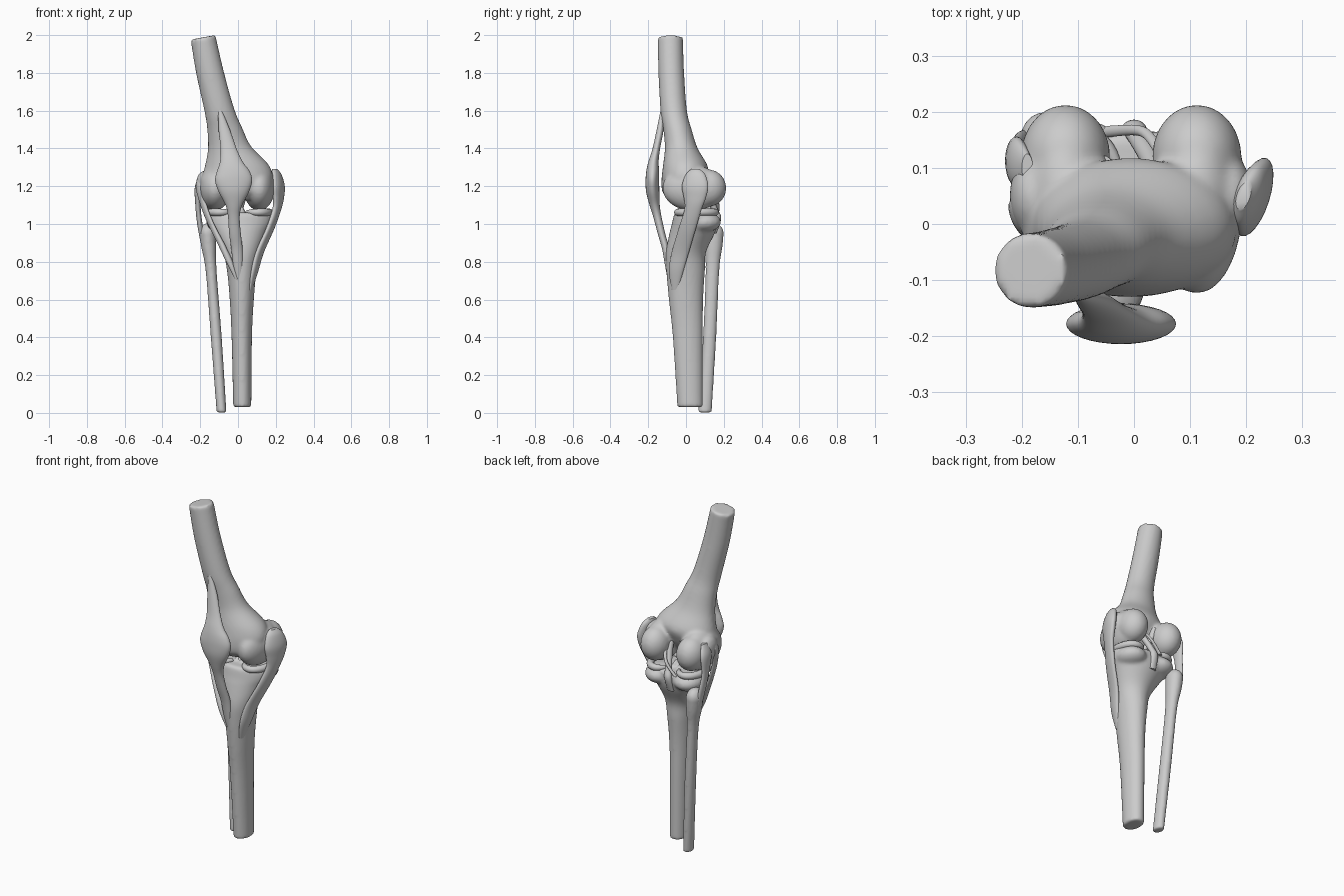
import bpy, bmesh, math
from mathutils import Matrix, Vector


def spline(rows, steps):
    """Smooth (Catmull-Rom) interpolation through rows of numbers."""
    out = []
    n = len(rows)
    for i in range(n - 1):
        p0, p1, p2, p3 = (rows[max(0, min(n - 1, k))] for k in (i - 1, i, i + 1, i + 2))
        for s in range(steps):
            t = s / steps
            out.append([0.5 * (2 * b + (c - a) * t + (2 * a - 5 * b + 4 * c - d) * t * t
                               + (3 * b - a - 3 * c + d) * t ** 3)
                        for a, b, c, d in zip(p0, p1, p2, p3)])
    out.append(list(rows[-1]))
    return out


def loft(bm, rings, rot=0.0, tilt=None, steps=5, sides=32):
    """Skin elliptical rings (z, cx, cy, rx, ry); tilt slants the last ring."""
    loops = []
    rows = spline(rings, steps)
    for k, (z, cx, cy, rx, ry) in enumerate(rows):
        slant = tilt * k / len(rows) if tilt else 0
        loop = []
        for i in range(sides):
            a = 2 * math.pi * i / sides
            p = Matrix.Rotation(rot, 3, 'Z') @ Vector((rx * math.cos(a), ry * math.sin(a), 0))
            loop.append(bm.verts.new((cx + p.x, cy + p.y, z + slant * p.x)))
        loops.append(loop)
    for a, b in zip(loops, loops[1:]):
        for i in range(sides):
            j = (i + 1) % sides
            bm.faces.new((a[i], a[j], b[j], b[i]))
    bm.faces.new(loops[0])
    bm.faces.new(loops[-1])


def ball(bm, centre, radii):
    m = Matrix.Translation(centre) @ Matrix.Diagonal((*radii, 1))
    bmesh.ops.create_uvsphere(bm, u_segments=32, v_segments=20, radius=1, matrix=m)


def finish(name, bm, voxel=0, smooth=6):
    bmesh.ops.recalc_face_normals(bm, faces=bm.faces)
    me = bpy.data.meshes.new(name)
    bm.to_mesh(me)
    bm.free()
    ob = bpy.data.objects.new(name, me)
    bpy.context.collection.objects.link(ob)
    bpy.ops.object.select_all(action='DESELECT')
    ob.select_set(True)
    bpy.context.view_layer.objects.active = ob
    if voxel:
        r = ob.modifiers.new("fuse", 'REMESH')
        r.mode = 'VOXEL'
        r.voxel_size = voxel
        s = ob.modifiers.new("soften", 'SMOOTH')
        s.factor = 0.5
        s.iterations = smooth
        for m in ("fuse", "soften"):
            bpy.ops.object.modifier_apply(modifier=m)
    bpy.ops.object.shade_smooth_by_angle(angle=math.radians(45))
    return ob


def strand(name, rings, rot=0.0):
    bm = bmesh.new()
    loft(bm, rings, math.radians(rot), steps=6, sides=24)
    return finish(name, bm)


# Thigh bone: flaring shaft fused with two condyles
bm = bmesh.new()
loft(bm, [(1.13, 0, -.03, .09, .06), (1.17, -.005, -.03, .15, .095), (1.23, -.008, -.015, .19, .115),
          (1.3, -.008, -.003, .172, .12), (1.4, -.045, -.025, .115, .087), (1.5, -.07, -.045, .092, .075),
          (1.6, -.098, -.065, .078, .07), (1.8, -.148, -.078, .072, .068),
          (1.988, -.185, -.083, .066, .067)], tilt=.19)
for side, cx in ((-1, -.122), (1, .112)):
    ball(bm, (cx, .035, 1.19), (.082, .16, .12))
    ball(bm, (cx, .12, 1.19), (.08, .093, .098))
    ball(bm, (cx + side * .06, .05, 1.21), (.04, .07, .07))
finish("thigh_bone", bm, .009, 8)

# Shin bone: shaft widening to a two-lobed plateau with a central ridge
bm = bmesh.new()
loft(bm, [(.03, .0225, .022, .048, .068), (.4, .02, .01, .054, .08), (.6, .02, 0, .064, .091),
          (.75, .02, -.002, .078, .102), (.85, .018, .0, .098, .106), (.95, .01, .032, .143, .12),
          (1.0, .008, .045, .17, .12), (1.045, .008, .05, .175, .115), (1.06, .008, .05, .165, .105)])
for cx in (-.085, .1):
    ball(bm, (cx, .09, 1.01), (.083, .095, .055))
    ball(bm, (cx * .2, .05, 1.06), (.015, .05, .035))
finish("shin_bone", bm, .009, 6)

# Calf bone: slim shaft with a knobby head
bm = bmesh.new()
loft(bm, [(.002, -.087, .1, .026, .036), (.4, -.115, .125, .029, .035), (.75, -.142, .14, .029, .036),
          (.88, -.155, .145, .04, .048), (.95, -.16, .146, .042, .052), (.99, -.162, .146, .03, .038)])
ball(bm, (-.16, .146, .95), (.044, .054, .055))
finish("calf_bone", bm, .008, 4)

# Kneecap with its tendon above and below
bm = bmesh.new()
loft(bm, [(1.6, -.095, -.127, .01, .008), (1.5, -.073, -.137, .03, .018), (1.4, -.05, -.157, .042, .02),
          (1.33, -.035, -.172, .06, .027), (1.28, -.025, -.176, .086, .034), (1.23, -.023, -.178, .098, .036),
          (1.17, -.022, -.176, .08, .035), (1.1, -.022, -.166, .044, .027), (1.04, -.022, -.152, .031, .022),
          (.95, -.016, -.13, .031, .02), (.87, -.006, -.108, .03, .019), (.78, 0, -.096, .025, .015),
          (.7, .005, -.088, .012, .008)])
finish("kneecap_and_tendon", bm)

# Broad inner side ligament
strand("inner_side_ligament",
       [(1.29, .195, .05, .012, .025), (1.26, .203, .05, .024, .055), (1.2, .213, .048, .028, .073),
        (1.14, .214, .047, .024, .062), (1.08, .206, .038, .02, .048), (.98, .172, .008, .018, .048),
        (.85, .115, -.03, .018, .048), (.75, .088, -.052, .016, .04), (.65, .066, -.058, .008, .018)], -18)

# Outer side ligament down to the calf bone head
strand("outer_side_ligament",
       [(1.26, -.19, .1, .01, .025), (1.2, -.208, .11, .02, .045), (1.1, -.212, .12, .014, .03),
        (1.0, -.202, .137, .014, .028), (.9, -.186, .148, .012, .022)])

# Front outer band crossing to the shin
strand("front_outer_band",
       [(1.26, -.19, .025, .01, .02), (1.2, -.204, .012, .015, .034), (1.1, -.182, -.012, .014, .028),
        (1.0, -.143, -.036, .014, .027), (.9, -.092, -.066, .017, .024), (.8, -.045, -.086, .018, .018),
        (.71, -.008, -.088, .01, .01)], 25)

# Crossing ligaments in the notch between the condyles
strand("rear_cross_ligament",
       [(1.24, .045, .07, .02, .02), (1.16, .032, .11, .018, .02), (1.08, .01, .15, .018, .018),
        (1.03, .0, .168, .022, .018), (.95, -.005, .15, .02, .012)])
strand("front_cross_ligament",
       [(1.24, -.055, .1, .018, .022), (1.16, -.035, .085, .016, .02), (1.03, .015, .01, .02, .022)])
strand("rear_slip_ligament",
       [(1.18, .045, .13, .009, .009), (1.12, .015, .165, .009, .009), (1.05, -.045, .165, .01, .01)])

# Cartilage crescents on the plateau, open towards the middle
for side, name, cx in ((1, "inner_meniscus", .1), (-1, "outer_meniscus", -.088)):
    cu = bpy.data.curves.new(name, 'CURVE')
    cu.dimensions = '3D'
    cu.bevel_depth = .02
    cu.bevel_resolution = 4
    cu.use_fill_caps = True
    sp = cu.splines.new('POLY')
    sp.points.add(32)
    for i, p in enumerate(sp.points):
        a = math.radians(-145 + 290 * i / 32)
        p.co = (cx + side * .066 * math.cos(a), .055 + .1 * math.sin(a), 1.062, 1)
        p.radius = 1 - .5 * abs(i / 16 - 1) ** 4
    ob = bpy.data.objects.new(name, cu)
    bpy.context.collection.objects.link(ob)
